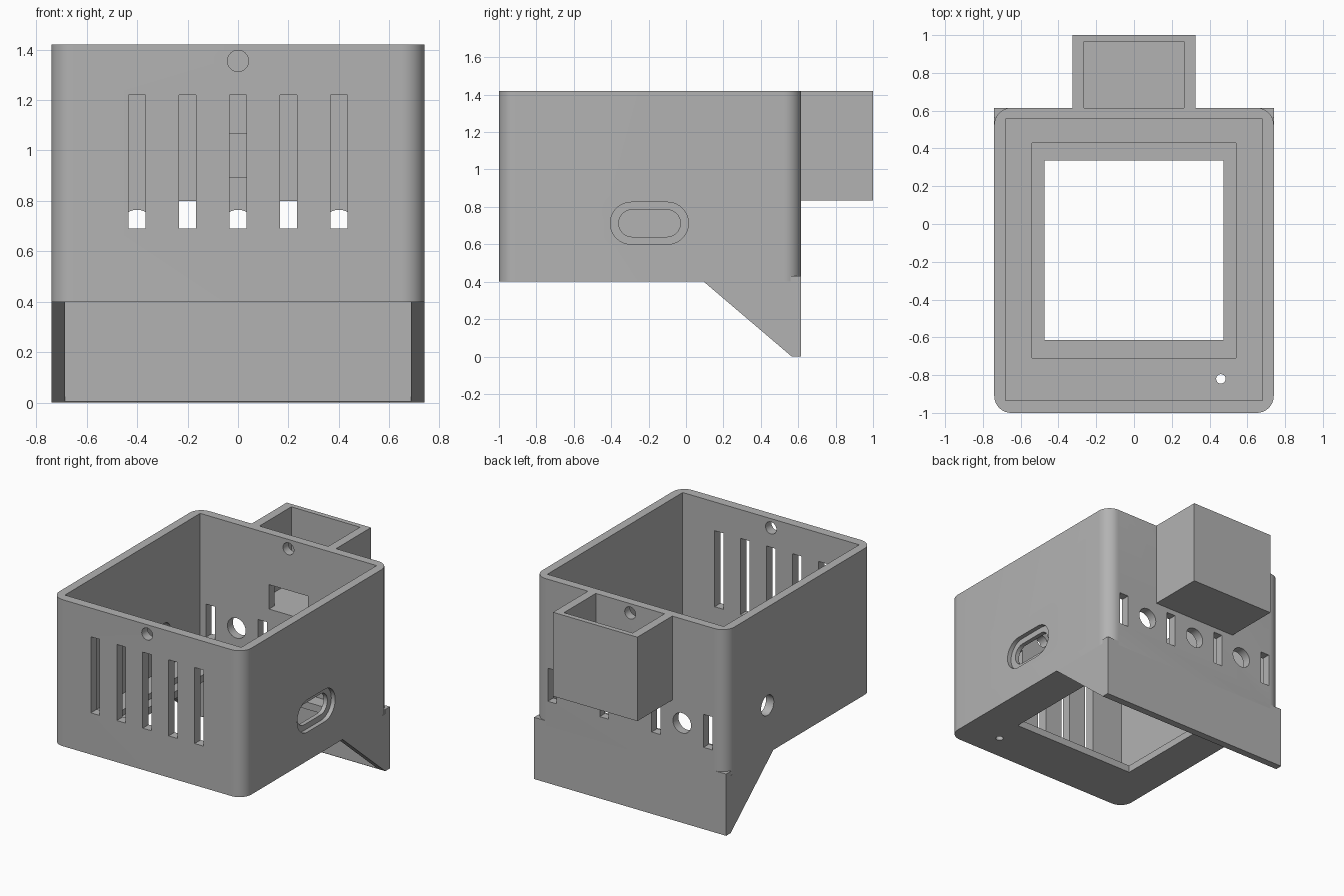
import bpy, bmesh, math
from mathutils import Matrix, Vector

if "Cube" in bpy.data.objects:
    bpy.data.objects.remove(bpy.data.objects["Cube"], do_unlink=True)

GREY = (0.45, 0.45, 0.45, 1.0)
grey = bpy.data.materials.new("plastic grey")
grey.use_nodes = True
grey.diffuse_color = GREY
grey.node_tree.nodes["Principled BSDF"].inputs["Base Color"].default_value = GREY

# Extrusion axis -> which coordinates the 2D profile and the depth land on
AXES = {"x": lambda u, v, d: (d, u, v),
        "y": lambda u, v, d: (u, d, v),
        "z": lambda u, v, d: (u, v, d)}


def prism(name, profile, axis, lo, hi):
    """Extrude a closed 2D profile along an axis."""
    bm = bmesh.new()
    face = bm.faces.new([bm.verts.new(AXES[axis](u, v, lo)) for u, v in profile])
    ext = bmesh.ops.extrude_face_region(bm, geom=[face])
    verts = [g for g in ext["geom"] if isinstance(g, bmesh.types.BMVert)]
    bmesh.ops.translate(bm, verts=verts, vec=Vector(AXES[axis](0, 0, hi - lo)))
    bmesh.ops.recalc_face_normals(bm, faces=bm.faces)
    mesh = bpy.data.meshes.new(name)
    bm.to_mesh(mesh)
    bm.free()
    obj = bpy.data.objects.new(name, mesh)
    bpy.context.collection.objects.link(obj)
    mesh.materials.append(grey)
    return obj


def rect(u0, u1, v0, v1):
    return [(u0, v0), (u1, v0), (u1, v1), (u0, v1)]


def rounded(u0, u1, v0, v1, r, steps=10):
    """Rectangle with rounded corners; r = half height gives a stadium."""
    pts = []
    corners = [(u1 - r, v1 - r), (u0 + r, v1 - r), (u0 + r, v0 + r), (u1 - r, v0 + r)]
    for q, (cu, cv) in enumerate(corners):
        for i in range(steps + 1):
            a = math.pi / 2 * (q + i / steps)
            p = (cu + r * math.cos(a), cv + r * math.sin(a))
            if not pts or math.dist(p, pts[-1]) > 1e-5:
                pts.append(p)
    return pts if math.dist(pts[0], pts[-1]) > 1e-5 else pts[:-1]


def circle(u, v, r, n=32):
    return [(u + r * math.cos(2 * math.pi * i / n),
             v + r * math.sin(2 * math.pi * i / n)) for i in range(n)]


def cut(target, profile, axis, lo, hi):
    """Subtract a prism from the target."""
    cutter = prism("cutter", profile, axis, lo, hi)
    cutter.hide_render = True
    mod = target.modifiers.new("cut", "BOOLEAN")
    mod.operation = "DIFFERENCE"
    mod.solver = "EXACT"
    mod.object = cutter
    bpy.context.view_layer.objects.active = target
    bpy.ops.object.modifier_apply(modifier=mod.name)
    bpy.data.objects.remove(cutter, do_unlink=True)


W, FRONT, BACK = 0.74, -1.0, 0.615
BASE, FLOOR, TOP = 0.40, 0.49, 1.42
IN_W, IN_FRONT, IN_BACK = 0.68, -0.935, 0.555
front_wall = ("y", FRONT - 0.1, IN_FRONT + 0.1)
back_wall = ("y", IN_BACK - 0.1, BACK + 0.1)

# Open-topped housing with rounded upright corners
housing = prism("housing", rounded(-W, W, FRONT, BACK, 0.09), "z", BASE, TOP)
cut(housing, rect(-IN_W, IN_W, IN_FRONT, IN_BACK), "z", FLOOR, TOP + 0.1)

# Floor window, its recessed ledge and a small indicator hole
cut(housing, rect(-0.54, 0.54, -0.71, 0.43), "z", 0.45, FLOOR + 0.1)
cut(housing, rect(-0.475, 0.475, -0.615, 0.335), "z", BASE - 0.1, FLOOR)
cut(housing, circle(0.46, -0.82, 0.025), "z", BASE - 0.1, FLOOR + 0.1)

# Front vent slots
for i in range(-2, 3):
    cut(housing, rect(i * 0.2 - 0.034, i * 0.2 + 0.034, 0.69, 1.22), *front_wall)

# Back vent slots and round cable holes
for x in (-0.6, -0.2, 0.2, 0.6):
    cut(housing, rect(x - 0.034, x + 0.034, 0.57, 0.8), *back_wall)
for x in (-0.4, 0, 0.4):
    cut(housing, circle(x, 0.695, 0.07), *back_wall)

# Upper screw holes and the opening into the rear pocket
for wall in (front_wall, back_wall):
    cut(housing, circle(0, 1.355, 0.042), *wall)
cut(housing, rect(-0.15, 0.15, 0.895, 1.065), *back_wall)

# Side port with stepped rim, and round hole on the other side
cut(housing, rounded(-0.405, 0.013, 0.6, 0.825, 0.1125), "x", W - 0.03, W + 0.1)
cut(housing, rounded(-0.36, -0.03, 0.64, 0.785, 0.0725), "x", IN_W - 0.1, W)
cut(housing, circle(0.16, 0.735, 0.07), "x", -W - 0.1, -IN_W + 0.1)

# Rear pocket
pocket = prism("rear_pocket", rect(-0.325, 0.325, BACK, 1.0), "z", 0.835, TOP)
cut(pocket, rect(-0.265, 0.265, BACK - 0.1, 0.965), "z", 0.895, TOP + 0.1)

# Hanging back plate with a triangular gusset on each side
bracket = prism("back_plate", [(0.095, BASE), (0.565, 0), (BACK, 0), (BACK, 0.43),
                               (0.56, 0.43), (0.56, BASE)], "x", -W, W)
cut(bracket, rect(-0.685, 0.685, 0, 0.56), "z", -0.1, BASE + 0.02)

# Smooth the rounded surfaces, keep the edges sharp
for obj in bpy.context.view_layer.objects:
    obj.select_set(obj in (housing, pocket, bracket))
bpy.context.view_layer.objects.active = housing
bpy.ops.object.shade_smooth_by_angle(angle=math.radians(30))
